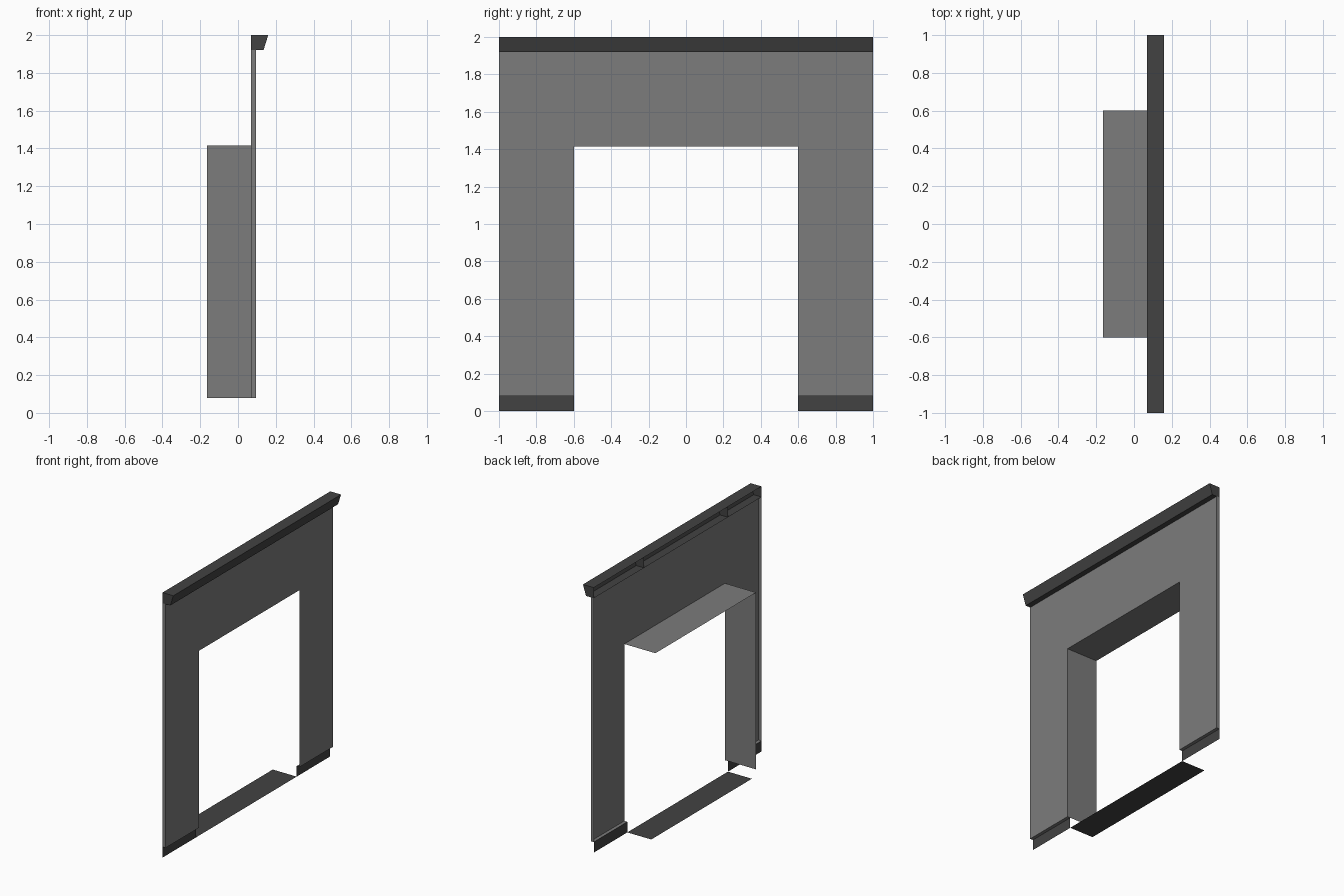
import bpy, bmesh

if "Cube" in bpy.data.objects:
    bpy.data.objects.remove(bpy.data.objects["Cube"])

# main x planes and heights
BACK, FACE, DEEP = 0.07, 0.095, -0.165
BASE, HEAD, TOP = 0.08, 1.415, 1.92
OPEN, HALF = 0.6, 1.0


def material(name, v):
    m = bpy.data.materials.new(name)
    m.diffuse_color = (v, v, v, 1)
    m.use_nodes = True
    m.node_tree.nodes["Principled BSDF"].inputs["Base Color"].default_value = m.diffuse_color
    return m


GREY = material("mid grey", 0.2)
DARK = material("dark grey", 0.055)


def build(name, polys, mat):
    """Object from open sheets, each given as a list of corner points."""
    bm = bmesh.new()
    for pts in polys:
        bm.faces.new([bm.verts.new(p) for p in pts])
    bmesh.ops.remove_doubles(bm, verts=bm.verts, dist=1e-5)
    me = bpy.data.meshes.new(name)
    bm.to_mesh(me)
    bm.free()
    me.materials.append(mat)
    ob = bpy.data.objects.new(name, me)
    bpy.context.collection.objects.link(ob)
    return ob


def sweep(profile, y0, y1):
    """Strips made by dragging an x-z profile along y."""
    return [[(a[0], y0, a[1]), (a[0], y1, a[1]), (b[0], y1, b[1]), (b[0], y0, b[1])]
            for a, b in zip(profile, profile[1:])]


def upright(x, y0, y1, z0, z1):
    """Flat panel facing +x."""
    return [(x, y0, z0), (x, y1, z0), (x, y1, z1), (x, y0, z1)]


# wall skin: two piers and the panel over the opening, open at the back
wall = [upright(FACE, -HALF, -OPEN, BASE, HEAD),
        upright(FACE, OPEN, HALF, BASE, HEAD),
        upright(FACE, -HALF, -OPEN, HEAD, TOP),
        upright(FACE, -OPEN, OPEN, HEAD, TOP),
        upright(FACE, OPEN, HALF, HEAD, TOP)]
# thin returns at both ends and under each pier
wall.append([(BACK, -HALF, BASE), (FACE, -HALF, BASE), (FACE, -HALF, TOP), (BACK, -HALF, TOP)])
wall.append([(FACE, HALF, BASE), (BACK, HALF, BASE), (BACK, HALF, TOP), (FACE, HALF, TOP)])
for y0, y1 in ((-HALF, -OPEN), (OPEN, HALF)):
    wall.append([(BACK, y0, BASE), (BACK, y1, BASE), (FACE, y1, BASE), (FACE, y0, BASE)])
build("wall_panel", wall, GREY)

# doorway lining: one side jamb and the ceiling
build("door_jamb", [[(FACE, -OPEN, BASE), (DEEP, -OPEN, BASE),
                     (DEEP, -OPEN, HEAD), (FACE, -OPEN, HEAD)]], GREY)
build("door_ceiling", sweep([(DEEP, HEAD), (FACE, HEAD)], -OPEN, OPEN), GREY)

# recessed plinth strips below the piers
build("plinth", [upright(BACK, -HALF, -OPEN, 0, BASE),
                 upright(BACK, OPEN, HALF, 0, BASE)], DARK)

# threshold sheet on the ground
build("threshold", [[(-0.13, -OPEN, 0), (BACK, -OPEN, 0), (BACK, OPEN, 0), (-0.13, OPEN, 0)]], DARK)

# cornice: sloped profile open at the back, end caps and two inner ribs
prof = [(BACK, TOP), (0.135, TOP), (0.16, 2.0), (BACK, 2.0)]
cornice = sweep(prof, -HALF, HALF)
for y in (-HALF, -0.6, 0.4, HALF):
    cap = [(x, y, z) for x, z in prof]
    cornice.append(cap[::-1] if y > 0 else cap)
ob = build("cornice", cornice, DARK)
# strips were dragged with the normals inward
for p in list(ob.data.polygons)[:3]:
    if p.normal.x * 0.5 + p.normal.z * (1 if p.center.z > 1.96 else -1) < 0:
        p.flip()
